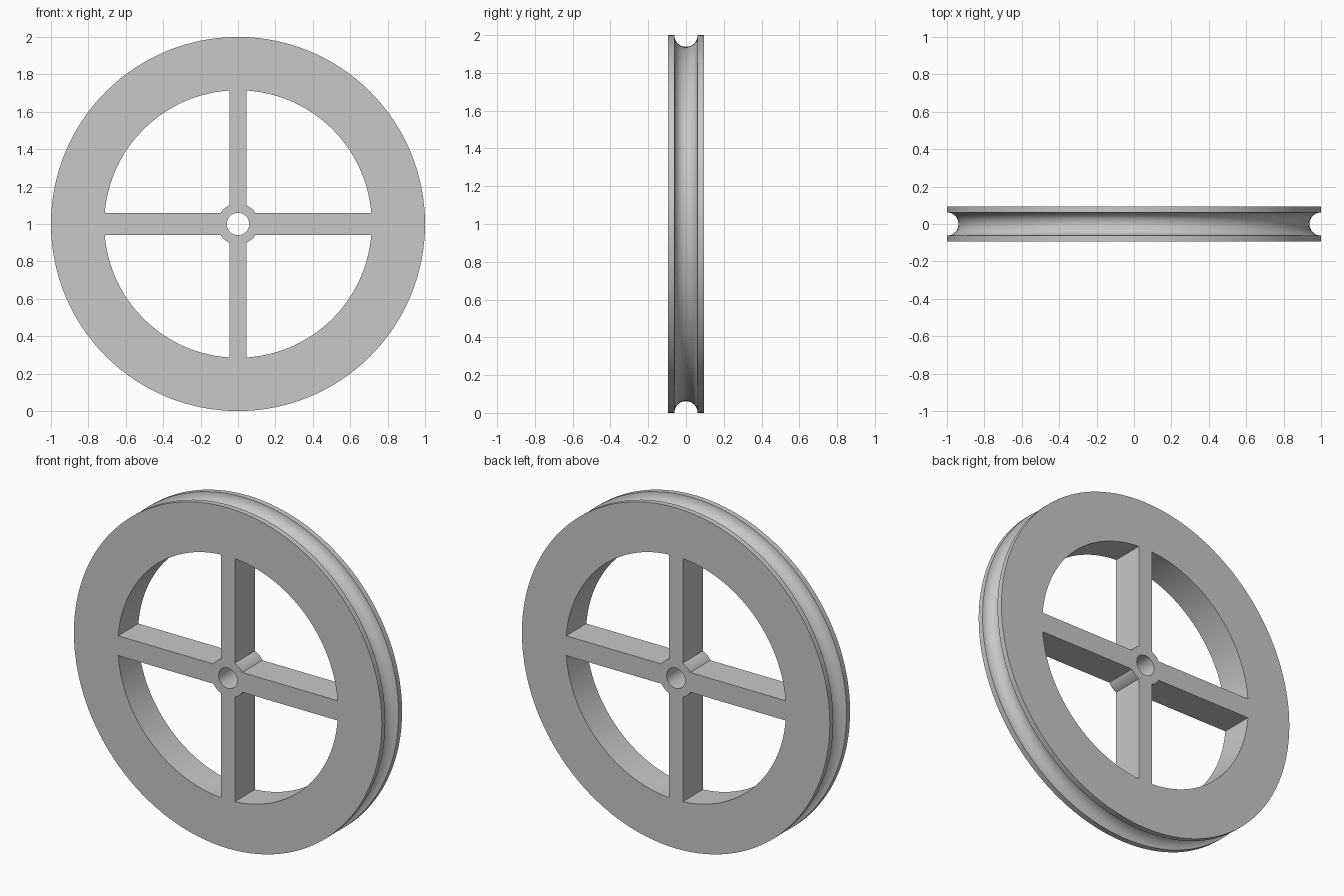
import bpy
import bmesh
from math import asin, acos, cos, sin, pi, radians

if "Cube" in bpy.data.objects:
    bpy.data.objects.remove(bpy.data.objects["Cube"], do_unlink=True)

RIM, RIM_INNER, HUB, BORE = 1.0, 0.715, 0.11, 0.06
HALF_DEPTH, GROOVE = 0.094, 0.062
SPOKE_X, SPOKE_Z = 0.045, 0.058      # half widths of the upright and level spokes
CENTRE_Z = 1.0
SEGMENTS = 128

grey = bpy.data.materials.new("light grey")
grey.use_nodes = True
grey.diffuse_color = (0.58, 0.58, 0.58, 1)
grey.node_tree.nodes["Principled BSDF"].inputs["Base Color"].default_value = grey.diffuse_color


def arc(radius, start, end, steps):
    """Points (x, z) along an arc about the wheel's axis."""
    angles = [start + (end - start) * i / steps for i in range(steps + 1)]
    return [(radius * cos(a), radius * sin(a)) for a in angles]


def loft(name, loops):
    """Skin a stack of matching (outline, y) loops and cap both ends."""
    bm = bmesh.new()
    rings = [[bm.verts.new((x, y, z + CENTRE_Z)) for x, z in outline] for outline, y in loops]
    for a, b in zip(rings, rings[1:]):
        for i in range(len(a)):
            j = (i + 1) % len(a)
            bm.faces.new((a[i], a[j], b[j], b[i]))
    bm.faces.new(rings[0])
    bm.faces.new(rings[-1])
    bmesh.ops.recalc_face_normals(bm, faces=bm.faces)
    mesh = bpy.data.meshes.new(name)
    bm.to_mesh(mesh)
    bm.free()
    mesh.materials.append(grey)
    obj = bpy.data.objects.new(name, mesh)
    bpy.context.collection.objects.link(obj)
    return obj


def circle(radius, count=SEGMENTS):
    return arc(radius, 0, 2 * pi, count)[:-1]


# Solid disc with a half-round groove around its edge
groove = [(RIM - GROOVE * sin(t), -GROOVE * cos(t)) for t in (pi * i / 16 for i in range(17))]
profile = [(RIM, -HALF_DEPTH)] + groove + [(RIM, HALF_DEPTH)]
wheel = loft("grooved_wheel", [(circle(r), y) for r, y in profile])

# Cutters: four windows between the spokes, and the axle bore
window = arc(RIM_INNER, asin(SPOKE_Z / RIM_INNER), acos(SPOKE_X / RIM_INNER), 28)
window += arc(HUB, acos(SPOKE_X / HUB), asin(SPOKE_Z / HUB), 6)
outlines = [[(sx * x, sz * z) for x, z in window] for sx in (1, -1) for sz in (1, -1)]
outlines.append(circle(BORE, 48))

bpy.ops.object.select_all(action='DESELECT')
bpy.context.view_layer.objects.active = wheel
wheel.select_set(True)
for outline in outlines:
    cutter = loft("cutter", [(outline, -0.2), (outline, 0.2)])
    cutter.hide_render = True
    cut = wheel.modifiers.new("cut", 'BOOLEAN')
    cut.operation = 'DIFFERENCE'
    cut.solver = 'EXACT'
    cut.object = cutter
    bpy.ops.object.modifier_apply(modifier=cut.name)
    bpy.data.objects.remove(cutter, do_unlink=True)

bpy.ops.object.shade_smooth_by_angle(angle=radians(30))
